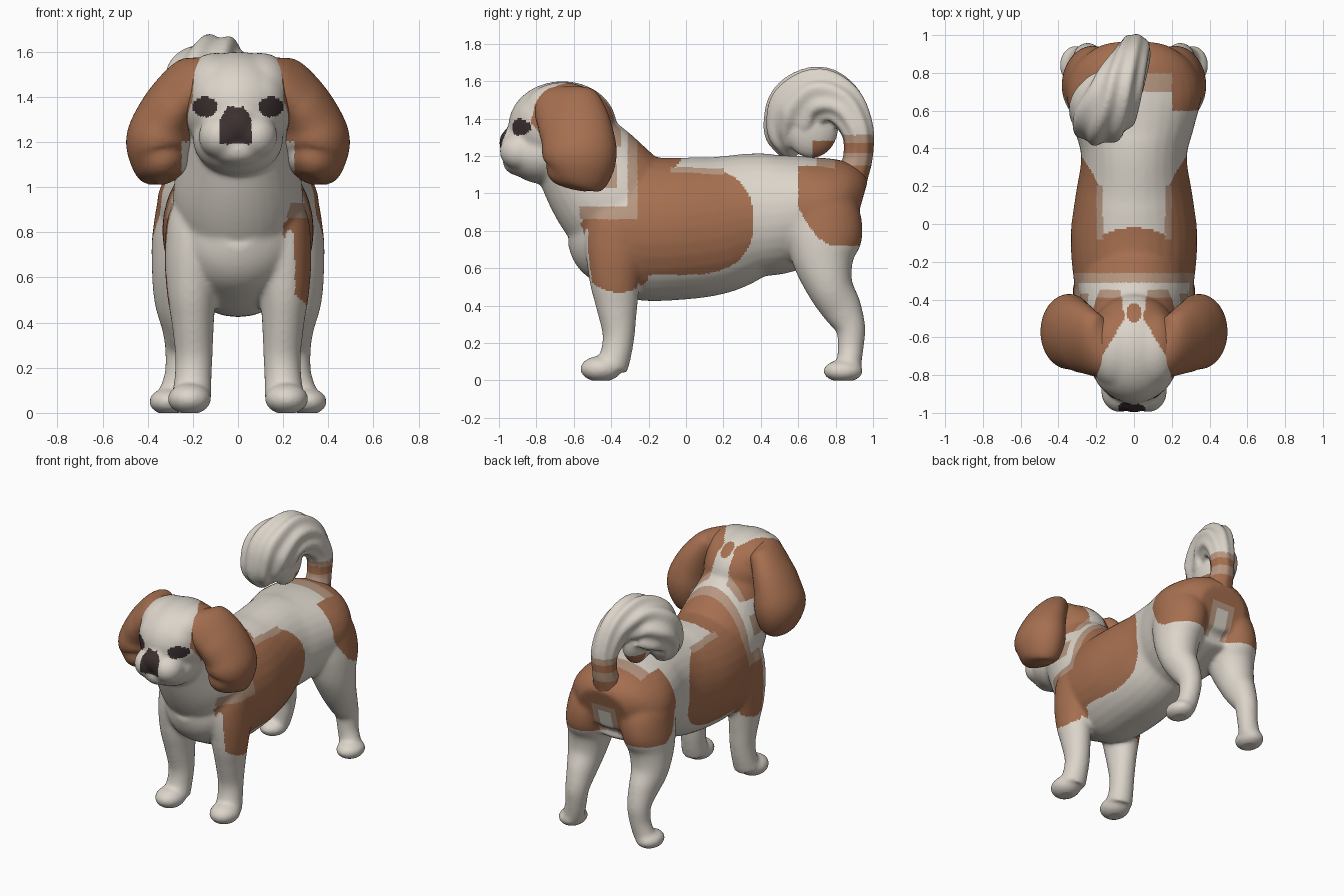
import bpy
import bmesh
import math
from mathutils import Vector, Matrix

cube = bpy.data.objects.get("Cube")
if cube:
    bpy.data.objects.remove(cube, do_unlink=True)


def material(name, rgb):
    m = bpy.data.materials.new(name)
    m.use_nodes = True
    m.diffuse_color = (*rgb, 1)
    bsdf = next(n for n in m.node_tree.nodes if n.type == "BSDF_PRINCIPLED")
    bsdf.inputs["Base Color"].default_value = (*rgb, 1)
    bsdf.inputs["Roughness"].default_value = 0.8
    return m


PALETTE = [material("cream_fur", (0.71, 0.66, 0.59)),
           material("chestnut_fur", (0.38, 0.16, 0.08)),
           material("pale_tan_fur", (0.47, 0.31, 0.22)),
           material("dark_nose", (0.045, 0.03, 0.03))]
CREAM, CHESTNUT, TAN, DARK = range(4)


def catmull(pts, steps=6):
    """Smooth list of (x, y, z, side_radius, other_radius) stations."""
    ext = [pts[0]] + list(pts) + [pts[-1]]
    out = []
    for a, b, c, d in zip(ext, ext[1:], ext[2:], ext[3:]):
        for i in range(steps):
            t = i / steps
            out.append([q + 0.5 * t * (r - p + t * (2 * p - 5 * q + 4 * r - s
                        + t * (3 * (q - r) + s - p)))
                        for p, q, r, s in zip(a, b, c, d)])
    return out + [list(pts[-1])]


def tube(bm, pts, side=1, segs=32, ridge=0.0):
    """Closed elliptical loft along a path; side=-1 mirrors it in x."""
    st = catmull(pts)
    pos = [Vector((s[0] * side, s[1], s[2])) for s in st]
    rings = []
    for i, s in enumerate(st):
        t = (pos[min(i + 1, len(st) - 1)] - pos[max(i - 1, 0)]).normalized()
        u = (Vector((1, 0, 0)) - t * t.x).normalized()
        v = t.cross(u)
        ring = []
        for k in range(segs):
            a = 2 * math.pi * k / segs
            f = 1 + ridge * math.cos(8 * a + i * 0.12) * min(1, i / len(st) * 2)
            ring.append(bm.verts.new(pos[i] + f * (s[3] * math.cos(a) * u
                                                   + s[4] * math.sin(a) * v)))
        rings.append(ring)
    faces = [bm.faces.new(rings[0]), bm.faces.new(rings[-1])]
    for r0, r1 in zip(rings, rings[1:]):
        for k in range(segs):
            n = (k + 1) % segs
            faces.append(bm.faces.new((r0[k], r0[n], r1[n], r1[k])))
    bmesh.ops.recalc_face_normals(bm, faces=faces)


def blob(bm, centre, radii):
    m = Matrix.Translation(centre) @ Matrix.Diagonal((*radii, 1))
    bmesh.ops.create_uvsphere(bm, u_segments=32, v_segments=20, radius=1, matrix=m)


def finish(name, bm, rule, smooth):
    """Fuse and soften a bmesh into an object, and paint it by rule."""
    me = bpy.data.meshes.new(name)
    bm.to_mesh(me)
    bm.free()
    ob = bpy.data.objects.new(name, me)
    bpy.context.collection.objects.link(ob)
    rm = ob.modifiers.new("fuse", "REMESH")
    rm.mode = "VOXEL"
    rm.voxel_size = 0.011
    sm = ob.modifiers.new("soften", "SMOOTH")
    sm.factor = 0.5
    sm.iterations = smooth
    dg = bpy.context.evaluated_depsgraph_get()
    dg.update()
    me = bpy.data.meshes.new_from_object(ob.evaluated_get(dg))
    ob.modifiers.clear()
    ob.data = me
    me.name = name
    for v in me.vertices:
        v.co.z = max(v.co.z, 0)
    me.materials.clear()
    for m in PALETTE:
        me.materials.append(m)
    for p in me.polygons:
        p.use_smooth = True
        p.material_index = rule(p.center, p.normal)


# Coat markings
def blaze_width(y):
    keys = [(-0.86, 0.21), (-0.7, 0.17), (-0.6, 0.11), (-0.5, 0.05), (-0.35, 0.07)]
    for (y0, w0), (y1, w1) in zip(keys, keys[1:]):
        if y0 <= y <= y1:
            return w0 + (w1 - w0) * (y - y0) / (y1 - y0)
    return 9


def coat(c, n):
    x, y, z = c
    ax = abs(x)
    # eyes and nose
    if y < -0.8 and ((ax - 0.145) / 0.056) ** 2 + ((z - 1.355) / 0.045) ** 2 < 1:
        return DARK
    if y < -0.92 and 1.19 < z < 1.355 and abs(x + 0.01) < 0.07 - 0.6 * max(0, z - 1.3):
        return DARK
    # head sides, crown spot and patches behind the ears
    if z > 1.25 and y < -0.35:
        spot = (x / 0.04) ** 2 + ((y + 0.47) / 0.05) ** 2 < 1
        side = ax > blaze_width(y) and y > -0.86 + 0.8 * max(0, 1.42 - z)
        if spot or side:
            return CHESTNUT if y < -0.39 else TAN
        return CREAM
    if -0.47 < y < -0.37 and 1.03 < z < 1.16 and ax > 0.18:
        return TAN
    # saddle
    if -0.1 < y < 0.2 and z > 1.1 and ax < 0.2:
        if y > -0.02 - 1.3 * x * x and ax < 0.165:
            return CREAM
        if ax >= 0.165 and y > -0.08:
            return TAN
    if -0.26 < y <= 0 and z > 0.565:
        return CHESTNUT
    if 0 < y < 0.36 and (y / 0.36) ** 2.5 + (abs(z - 0.855) / 0.29) ** 2.5 < 1:
        return CHESTNUT
    if -0.31 < y <= -0.26 and z > 0.86:
        return TAN
    # shoulders
    front = -0.57 if x > 0 else -0.42
    if front < y <= -0.2 and ax > 0.2 and abs(n.x) > 0.5:
        if ((y + 0.36) / 0.23) ** 2 + ((z - 0.72) / 0.25) ** 2 < 1 and z < 0.86:
            return CHESTNUT
        if 0.86 <= z < 0.93 and y < -0.26:
            return TAN
    # rump
    if y > 0.6 and z > 0.72 + 5.2 * max(0, 0.8 - y) ** 2:
        if y > 0.7 and ax < 0.09 and z < 0.95:
            return CREAM if ax < 0.05 and z < 0.91 else TAN
        if ax < 0.2 and z > 1.05 and y < 0.8:
            return TAN if y > 0.7 else CREAM
        return CHESTNUT
    return CREAM


# Torso, neck, head and legs fused into one soft skin
bm = bmesh.new()
tube(bm, [(0, -0.6, 0.86, 0.1, 0.13), (0, -0.52, 0.84, 0.22, 0.25),
          (0, -0.4, 0.82, 0.295, 0.32), (0, -0.25, 0.81, 0.325, 0.38),
          (0, -0.05, 0.81, 0.335, 0.38), (0, 0.15, 0.83, 0.31, 0.37),
          (0, 0.35, 0.88, 0.28, 0.335), (0, 0.5, 0.89, 0.315, 0.32),
          (0, 0.7, 0.92, 0.36, 0.28), (0, 0.84, 0.94, 0.315, 0.235),
          (0, 0.93, 0.92, 0.19, 0.15)])
tube(bm, [(0, -0.25, 0.82, 0.28, 0.33), (0, -0.41, 1.0, 0.285, 0.315),
          (0, -0.54, 1.18, 0.24, 0.275), (0, -0.62, 1.32, 0.22, 0.22)])
blob(bm, (0, -0.66, 1.36), (0.25, 0.29, 0.24))
blob(bm, (0, -0.9, 1.27), (0.095, 0.1, 0.095))
blob(bm, (0, -0.87, 1.165), (0.12, 0.11, 0.075))
blob(bm, (0, -0.76, 1.21), (0.2, 0.2, 0.16))
for s in (-1, 1):
    blob(bm, (s * 0.1, -0.66, 1.44), (0.145, 0.21, 0.155))
    blob(bm, (s * 0.08, -0.745, 1.39), (0.14, 0.17, 0.15))
    blob(bm, (s * 0.075, -0.885, 1.225), (0.1, 0.112, 0.1))
    tube(bm, [(0.13, -0.34, 1.02, 0.05, 0.09), (0.18, -0.36, 0.88, 0.12, 0.16),
              (0.2, -0.37, 0.72, 0.125, 0.17), (0.205, -0.38, 0.55, 0.112, 0.14),
              (0.2, -0.37, 0.4, 0.094, 0.112), (0.195, -0.36, 0.25, 0.083, 0.087),
              (0.2, -0.375, 0.14, 0.083, 0.083), (0.205, -0.4, 0.07, 0.09, 0.09)], s)
    blob(bm, (s * 0.215, -0.455, 0.062), (0.097, 0.112, 0.07))
    tube(bm, [(0.12, 0.7, 1.05, 0.06, 0.09), (0.18, 0.72, 0.93, 0.16, 0.19),
              (0.22, 0.735, 0.78, 0.16, 0.21), (0.24, 0.735, 0.64, 0.143, 0.165),
              (0.25, 0.77, 0.5, 0.122, 0.125), (0.245, 0.835, 0.38, 0.093, 0.107),
              (0.245, 0.88, 0.28, 0.078, 0.08), (0.255, 0.88, 0.17, 0.07, 0.069),
              (0.28, 0.87, 0.08, 0.073, 0.067)], s)
    blob(bm, (s * 0.305, 0.84, 0.05), (0.09, 0.107, 0.06))
finish("body", bm, coat, smooth=18)


# Drooping ears
def ear_colour(c, n):
    if c.z < 1.2 and abs(c.x) < 0.25 and n.x * c.x < 0:
        return TAN if c.y > -0.6 else CREAM
    return CHESTNUT


for s, name in ((1, "left_ear"), (-1, "right_ear")):
    bm = bmesh.new()
    tube(bm, [(0.1, -0.65, 1.53, 0.04, 0.08), (0.18, -0.65, 1.49, 0.09, 0.165),
              (0.265, -0.61, 1.4, 0.115, 0.19), (0.32, -0.58, 1.3, 0.135, 0.195),
              (0.345, -0.57, 1.21, 0.15, 0.2), (0.342, -0.58, 1.13, 0.137, 0.185),
              (0.325, -0.605, 1.07, 0.105, 0.15), (0.315, -0.615, 1.035, 0.05, 0.09)],
         s, segs=40)
    finish(name, bm, ear_colour, smooth=6)


# Curled plume tail
def tail_colour(c, n):
    if c.y > 0.81:
        if c.z < 1.15 or 1.215 < c.z < 1.275:
            return CHESTNUT
        return TAN if c.z < 1.31 else CREAM
    return CHESTNUT if c.y > 0.68 and c.z < 1.28 else CREAM


bm = bmesh.new()
tube(bm, [(0, 0.85, 1.0, 0.13, 0.1), (0, 0.89, 1.1, 0.095, 0.085),
          (0, 0.92, 1.2, 0.08, 0.078), (0, 0.915, 1.34, 0.088, 0.088),
          (-0.03, 0.84, 1.47, 0.105, 0.12), (-0.09, 0.72, 1.51, 0.14, 0.165),
          (-0.16, 0.61, 1.44, 0.17, 0.18), (-0.19, 0.55, 1.34, 0.145, 0.135),
          (-0.195, 0.55, 1.25, 0.105, 0.085), (-0.19, 0.56, 1.19, 0.03, 0.03)],
     segs=64, ridge=0.07)
blob(bm, (-0.09, 0.67, 1.36), (0.08, 0.145, 0.17))
finish("tail", bm, tail_colour, smooth=3)
